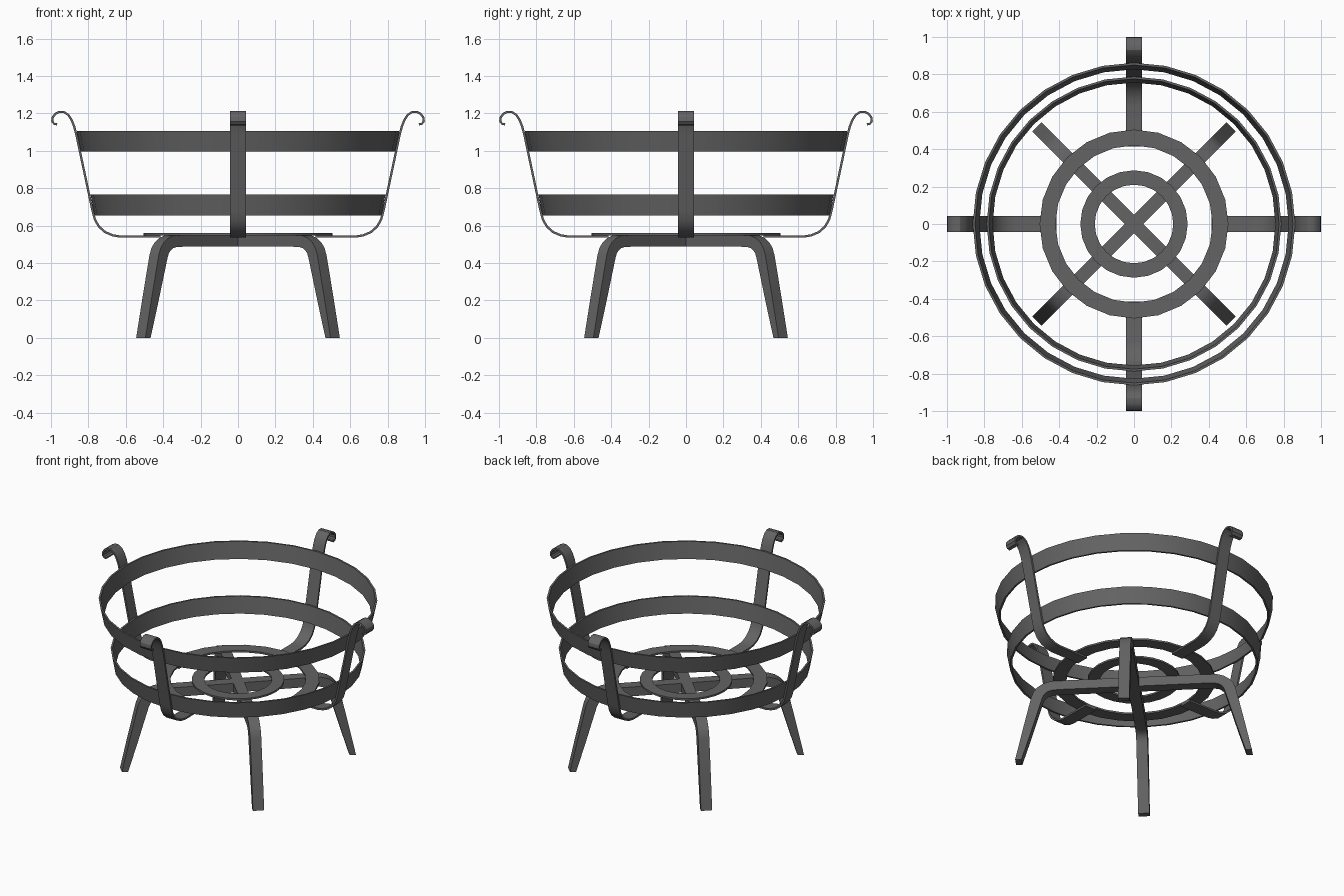
import bpy, bmesh, math
from mathutils import Matrix, Vector

if "Cube" in bpy.data.objects:
    bpy.data.objects.remove(bpy.data.objects["Cube"])

iron = bpy.data.materials.new("dark iron")
iron.diffuse_color = (0.125, 0.125, 0.125, 1)
iron.use_nodes = True
iron.node_tree.nodes["Principled BSDF"].inputs["Base Color"].default_value = iron.diffuse_color


def finish(name, bm, angle=0.0):
    bmesh.ops.rotate(bm, verts=bm.verts, matrix=Matrix.Rotation(angle, 3, 'Z'))
    bmesh.ops.recalc_face_normals(bm, faces=bm.faces)
    me = bpy.data.meshes.new(name)
    bm.to_mesh(me)
    bm.free()
    ob = bpy.data.objects.new(name, me)
    bpy.context.collection.objects.link(ob)
    me.materials.append(iron)
    bpy.ops.object.select_all(action='DESELECT')
    ob.select_set(True)
    bpy.context.view_layer.objects.active = ob
    bpy.ops.object.shade_smooth_by_angle(angle=math.radians(30))
    return ob


def ring(name, profile, sides):
    """Closed (r, z) profile swept around the z axis."""
    bm = bmesh.new()
    loops = []
    for i in range(sides):
        a = 2 * math.pi * i / sides
        loops.append([bm.verts.new((r * math.cos(a), r * math.sin(a), z)) for r, z in profile])
    n = len(profile)
    for i in range(sides):
        p, q = loops[i], loops[(i + 1) % sides]
        for j in range(n):
            k = (j + 1) % n
            bm.faces.new((p[j], q[j], q[k], p[k]))
    return finish(name, bm)


def strip(name, side_a, side_b, width, angle):
    """Bent bar: two matching (x, z) edge lines given a width in y."""
    bm = bmesh.new()
    rows = []
    for (ax, az), (bx, bz) in zip(side_a, side_b):
        rows.append([bm.verts.new(c) for c in (
            (ax, -width / 2, az), (ax, width / 2, az),
            (bx, width / 2, bz), (bx, -width / 2, bz))])
    for p, q in zip(rows, rows[1:]):
        for j in range(4):
            k = (j + 1) % 4
            bm.faces.new((p[j], p[k], q[k], q[j]))
    bm.faces.new(rows[0])
    bm.faces.new(rows[-1])
    return finish(name, bm, angle)


def offset(path, d):
    out = []
    for i, p in enumerate(path):
        a, b = path[max(i - 1, 0)], path[min(i + 1, len(path) - 1)]
        t = Vector((b[0] - a[0], b[1] - a[1])).normalized()
        out.append((p[0] - t.y * d, p[1] + t.x * d))
    return out


# Tapered basket hoops
def hoop(name, r0, z0, r1, z1, t=0.012):
    ring(name, [(r0, z0), (r1, z1), (r1 - t, z1), (r0 - t, z0)], 32)


hoop("upper_hoop", 0.839, 0.995, 0.862, 1.105)
hoop("lower_hoop", 0.768, 0.655, 0.788, 0.765)

# Flat grate rings
for name, ri, ro in (("outer_grate_ring", 0.42, 0.505), ("inner_grate_ring", 0.21, 0.287)):
    ring(name, [(ri, 0.548), (ro, 0.548), (ro, 0.56), (ri, 0.56)], 24)

# Four uprights with curled tips
path = [(0.415, 0.541), (0.63, 0.541), (0.67, 0.548), (0.71, 0.565), (0.743, 0.594),
        (0.765, 0.632), (0.778, 0.68), (0.864, 1.085), (0.876, 1.13), (0.89, 1.165),
        (0.908, 1.192), (0.932, 1.208), (0.956, 1.208), (0.977, 1.197), (0.991, 1.178),
        (0.993, 1.158), (0.984, 1.145), (0.967, 1.141)]
for i in range(4):
    strip(f"upright_{i + 1}", offset(path, 0.006), offset(path, -0.006), 0.085, i * math.pi / 2)

# Two crossed bars bending down into tapered legs
top = [(0.735, 0), (0.686, 0.22), (0.635, 0.44), (0.62, 0.48), (0.597, 0.508),
       (0.562, 0.533), (0.52, 0.547), (0.45, 0.55)]
under = [(0.696, 0), (0.642, 0.175), (0.567, 0.43), (0.558, 0.452), (0.545, 0.467),
         (0.527, 0.479), (0.5, 0.485), (0.45, 0.487)]


def mirrored(line):
    return line + [(-x, z) for x, z in reversed(line)]


for i in range(2):
    strip(f"leg_bar_{i + 1}", mirrored(top), mirrored(under), 0.07, math.pi / 4 + i * math.pi / 2)
